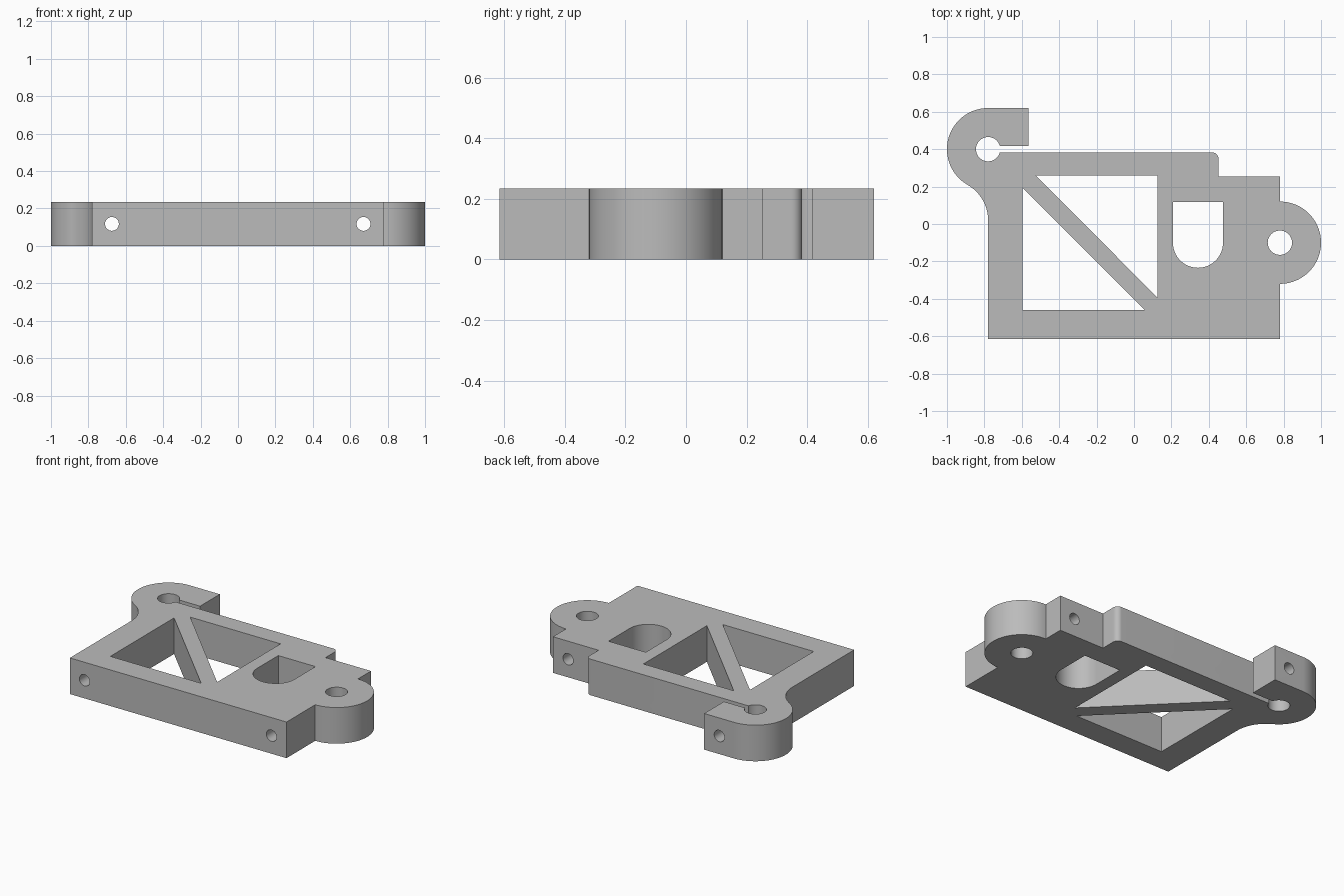
import bpy, bmesh
from math import pi, cos, sin, sqrt, degrees, atan2
from mathutils import Matrix

if "Cube" in bpy.data.objects:
    bpy.data.objects.remove(bpy.data.objects["Cube"], do_unlink=True)

HEIGHT = 0.235
EAR_R = 0.22      # outer radius of both rounded ears
HOLE_R = 0.065    # vertical pin holes
BORE_R = 0.037    # horizontal screw bores
CLAMP = (-0.78, 0.40)
LUG = (0.78, -0.10)

grey = bpy.data.materials.new("plain grey")
grey.use_nodes = True
grey.diffuse_color = (0.5, 0.5, 0.5, 1)
grey.node_tree.nodes["Principled BSDF"].inputs["Base Color"].default_value = (0.5, 0.5, 0.5, 1)


def arc(centre, radius, start, end, steps=32):
    """Points along an arc, angles in degrees."""
    angles = [(start + (end - start) * i / steps) * pi / 180 for i in range(steps + 1)]
    return [(centre[0] + radius * cos(a), centre[1] + radius * sin(a)) for a in angles]


def prism(name, points, z0, z1):
    """Closed outline extruded upwards."""
    bm = bmesh.new()
    face = bm.faces.new([bm.verts.new((x, y, z0)) for x, y in points])
    new = bmesh.ops.extrude_face_region(bm, geom=[face])["geom"]
    top = [v for v in new if isinstance(v, bmesh.types.BMVert)]
    bmesh.ops.translate(bm, verts=top, vec=(0, 0, z1 - z0))
    bmesh.ops.recalc_face_normals(bm, faces=bm.faces)
    mesh = bpy.data.meshes.new(name)
    bm.to_mesh(mesh)
    bm.free()
    mesh.materials.append(grey)
    obj = bpy.data.objects.new(name, mesh)
    bpy.context.collection.objects.link(obj)
    return obj


cutters = []


def window(name, points):
    cutters.append(prism(name, points, -0.1, HEIGHT + 0.1))


# Plate outline, counter-clockwise, with the fillet blending the clamp ear into the side
drop = sqrt((2 * EAR_R) ** 2 - EAR_R ** 2)
fillet = (CLAMP[0] - EAR_R, CLAMP[1] - drop)
meet = degrees(atan2(drop, EAR_R))
outline = [(-0.78, -0.615), (0.78, -0.615)]
outline += arc(LUG, EAR_R, -90, 90, 48)
outline += [(0.78, 0.254), (0.452, 0.254)]
outline += arc((0.417, 0.348), 0.035, 0, 90, 12)
outline += [(-0.75, 0.383), (-0.75, 0.417), (-0.565, 0.417), (-0.565, 0.62)]
outline += arc(CLAMP, EAR_R, 90, 180 + meet, 48)
outline += arc(fillet, EAR_R, meet, 0, 24)[1:]
plate = prism("bracket_plate", outline, 0, HEIGHT)

# Two triangular windows leaving a diagonal brace
window("lower_window", [(-0.597, 0.195), (-0.597, -0.46), (0.057, -0.46)])
window("upper_window", [(-0.525, 0.259), (0.125, -0.393), (0.125, 0.259)])

# Window with a rounded end
window("rounded_window", [(0.476, 0.117), (0.208, 0.117)] + arc((0.342, -0.10), 0.134, 180, 360))

# Vertical pin holes
for name, centre in (("clamp_hole", CLAMP), ("lug_hole", LUG)):
    window(name, arc(centre, HOLE_R, 0, 360, 48)[:-1])

# Horizontal screw bores running front to back
for name, x in (("left_bore", 0.671), ("right_bore", -0.674)):
    bore = prism(name, arc((0, 0), BORE_R, 0, 360, 32)[:-1], -1, 1)
    bore.data.transform(Matrix.Translation((x, 0, HEIGHT / 2)) @ Matrix.Rotation(pi / 2, 4, "X"))
    cutters.append(bore)

# Cut every opening, then keep only the finished plate
for cutter in cutters:
    cutter.hide_render = True
    mod = plate.modifiers.new(cutter.name, "BOOLEAN")
    mod.operation = "DIFFERENCE"
    mod.solver = "EXACT"
    mod.object = cutter
bpy.context.view_layer.update()
finished = bpy.data.meshes.new_from_object(plate.evaluated_get(bpy.context.evaluated_depsgraph_get()))
plate.modifiers.clear()
plate.data = finished
for cutter in cutters:
    bpy.data.objects.remove(cutter, do_unlink=True)

# Smooth curved walls, sharp rims
bpy.ops.object.select_all(action="DESELECT")
plate.select_set(True)
bpy.context.view_layer.objects.active = plate
bpy.ops.object.shade_smooth_by_angle(angle=pi / 6)
